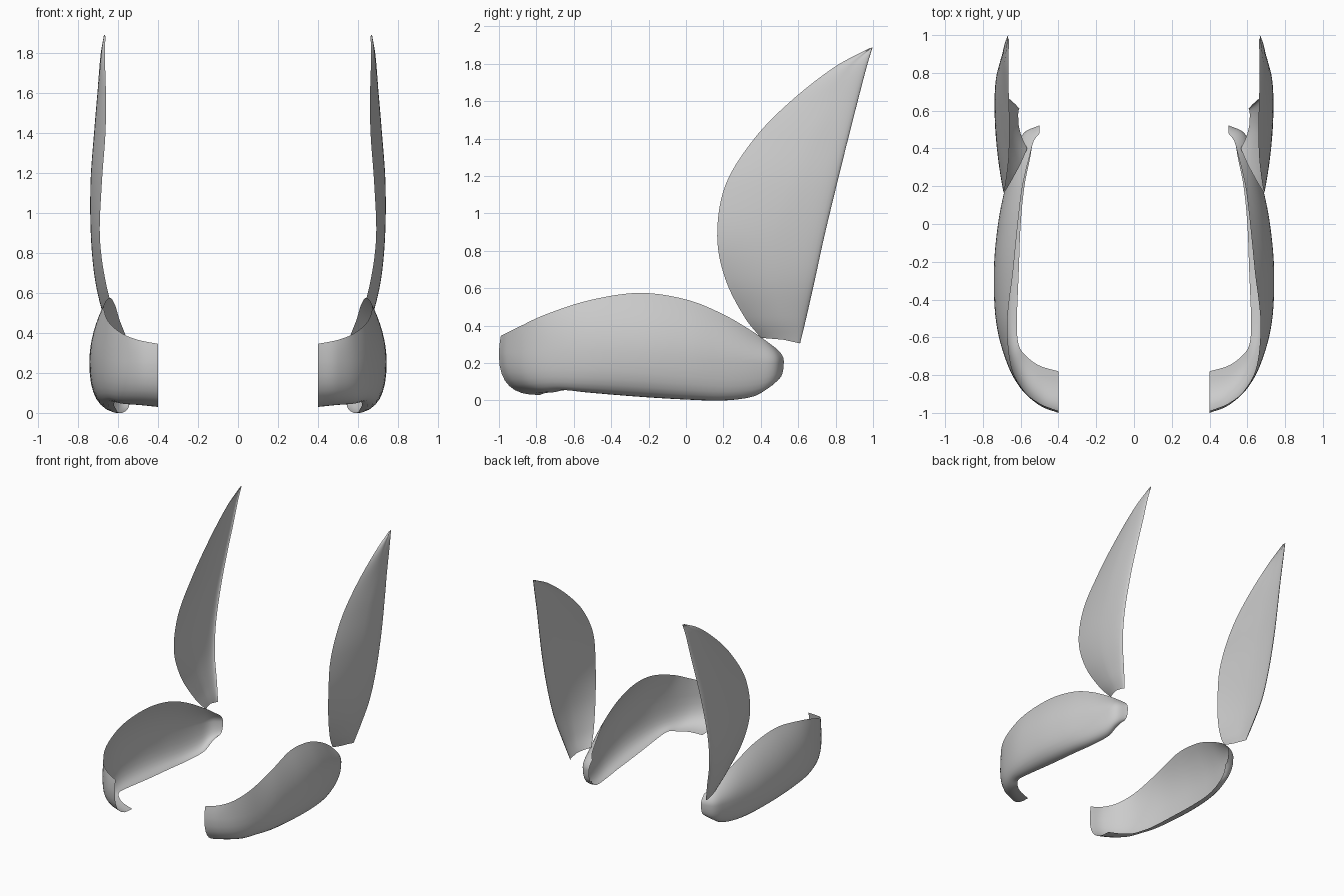
import bpy, bmesh
from mathutils import Vector as V


def bezier(a, c, b, n):
    return [a * (1 - i / n) ** 2 + c * (2 * i / n * (1 - i / n)) + b * (i / n) ** 2
            for i in range(n + 1)]


def catmull(p, n):
    # smooth curve through the given points
    q = [p[0] * 2 - p[1]] + p + [p[-1] * 2 - p[-2]]
    out = []
    for k in range(1, len(q) - 2):
        a, b, c, d = q[k - 1:k + 3]
        for i in range(n):
            t = i / n
            out.append((b * 2 + (c - a) * t + (a * 2 - b * 5 + c * 4 - d) * t * t
                        + (b * 3 - a - c * 3 + d) * t ** 3) * 0.5)
    return out + [p[-1]]


def loft(name, stations, controls, n=8, steps=7):
    # each station is edge, middle, edge; the sheet is mirrored across x
    rows = []
    for s in stations:
        a, m, b = V(s[0:3]), V(s[3:6]), V(s[6:9])
        c1, c2 = controls(a, m, b)
        rows.append(bezier(a, c1, m, n) + bezier(m, c2, b, n)[1:])
    lines = [catmull(list(col), steps) for col in zip(*rows)]
    bm = bmesh.new()
    grid = [[bm.verts.new(p) for p in line] for line in lines]
    for r0, r1 in zip(grid, grid[1:]):
        for i in range(len(r0) - 1):
            bm.faces.new((r0[i], r1[i], r1[i + 1], r0[i + 1]))
    if sum(f.normal.x * f.calc_area() for f in bm.faces if not f.normal_update()) < 0:
        bmesh.ops.reverse_faces(bm, faces=bm.faces[:])
    me = bpy.data.meshes.new(name)
    bm.to_mesh(me)
    bm.free()
    for f in me.polygons:
        f.use_smooth = True
    ob = bpy.data.objects.new(name, me)
    bpy.context.collection.objects.link(ob)
    ob.modifiers.new("mirror", 'MIRROR').use_clip = False
    return ob


# lower side shells: top edge, widest line, bottom edge, from front lip to rear tip
shell = [
    (.40, -.990, .345, .40, -1.0, .24, .40, -.78, .03),
    (.50, -.950, .365, .50, -.96, .24, .50, -.75, .04),
    (.585, -.88, .400, .60, -.87, .24, .57, -.70, .045),
    (.65, -.750, .460, .675, -.73, .25, .61, -.64, .055),
    (.67, -.520, .535, .73, -.52, .26, .62, -.52, .042),
    (.64, -.250, .575, .742, -.25, .25, .61, -.25, .02),
    (.615, .000, .540, .72, .00, .23, .60, .00, .005),
    (.59, .200, .460, .68, .20, .21, .58, .20, .00),
    (.55, .370, .360, .63, .38, .20, .55, .35, .02),
    (.53, .440, .310, .585, .48, .20, .535, .43, .07),
    (.50, .480, .280, .50, .523, .21, .51, .47, .11),
]
loft("side_shell", shell,
     lambda a, m, b: (V((m.x, m.y, (a.z + m.z) / 2)), V((m.x, m.y, b.z - .01))))

# upright blades: front edge, middle, inward-curled rear edge, from foot to tip
blade = [
    (.565, .40, .335, .61, .52, .325, .605, .61, .305),
    (.605, .31, .45, .66, .50, .45, .64, .645, .45),
    (.66, .21, .65, .71, .48, .65, .69, .69, .65),
    (.69, .167, .88, .733, .50, .88, .713, .74, .88),
    (.68, .21, 1.15, .735, .58, 1.15, .713, .805, 1.15),
    (.662, .365, 1.40, .717, .67, 1.40, .70, .867, 1.40),
    (.66, .56, 1.60, .70, .78, 1.60, .685, .918, 1.60),
    (.665, .79, 1.78, .685, .88, 1.78, .675, .965, 1.78),
    (.662, .98, 1.883, .666, .99, 1.885, .665, .997, 1.887),
]
loft("upright_blade", blade,
     lambda a, m, b: (V(((a.x + m.x) / 2 + .012, (a.y + m.y) / 2, (a.z + m.z) / 2)),
                      V((m.x + .008, b.y, b.z))))
